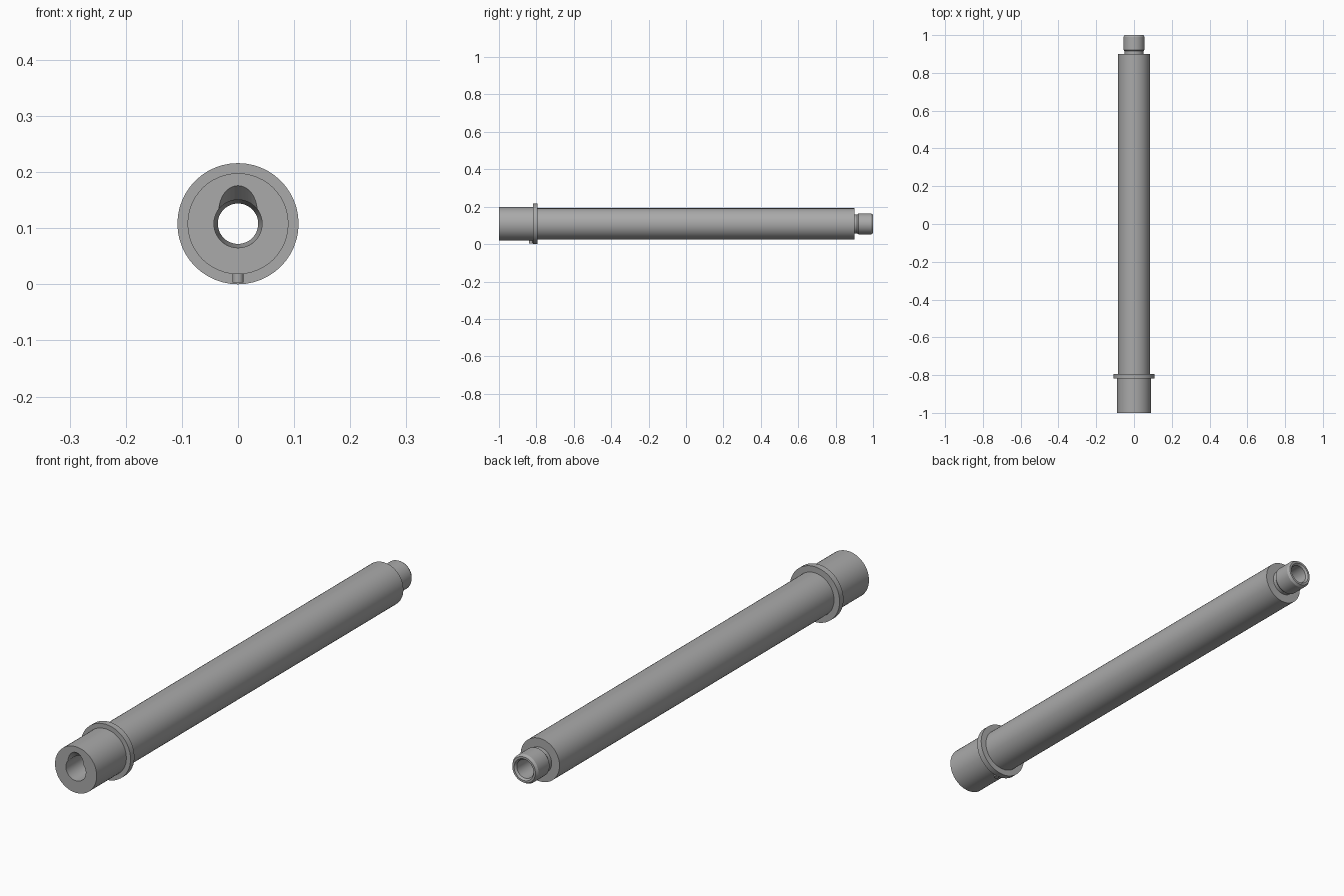
import bpy
import bmesh
from math import cos, sin, pi, radians
from mathutils import Matrix, Vector

old = bpy.data.objects.get("Cube")
if old:
    bpy.data.objects.remove(old, do_unlink=True)

AXIS_Z = 0.108
SEGMENTS = 48

steel = bpy.data.materials.new("grey steel")
steel.use_nodes = True
steel.diffuse_color = (0.4, 0.4, 0.4, 1)
steel.node_tree.nodes["Principled BSDF"].inputs["Base Color"].default_value = (0.4, 0.4, 0.4, 1)


def finish(name, bm):
    bmesh.ops.recalc_face_normals(bm, faces=bm.faces)
    mesh = bpy.data.meshes.new(name)
    bm.to_mesh(mesh)
    bm.free()
    mesh.materials.append(steel)
    obj = bpy.data.objects.new(name, mesh)
    bpy.context.collection.objects.link(obj)
    return obj


def lathe(name, profile):
    """Turn a closed (y, radius) profile around the long axis."""
    bm = bmesh.new()
    rings = []
    for y, r in profile:
        angles = [2 * pi * i / SEGMENTS for i in range(SEGMENTS)]
        rings.append([bm.verts.new((r * cos(a), y, AXIS_Z + r * sin(a))) for a in angles])
    for a, b in zip(rings, rings[1:] + rings[:1]):
        for i in range(SEGMENTS):
            j = (i + 1) % SEGMENTS
            bm.faces.new((a[i], a[j], b[j], b[i]))
    return finish(name, bm)


def rod(name, start, end, radius, segments):
    """Solid cylinder between two points."""
    start, end = Vector(start), Vector(end)
    turn = (end - start).to_track_quat('Z', 'Y').to_matrix().to_4x4()
    bm = bmesh.new()
    bmesh.ops.create_cone(bm, cap_ends=True, segments=segments, radius1=radius,
                          radius2=radius, depth=(end - start).length,
                          matrix=Matrix.Translation((start + end) / 2) @ turn)
    return finish(name, bm)


# Main tube: breech sleeve, long body, neck, chamfered tip, then back through the bore
tube = lathe("main_tube", [
    (-1.0, 0.09), (-0.805, 0.09), (-0.805, 0.084), (0.90, 0.084),
    (0.90, 0.05), (0.915, 0.05), (0.922, 0.056), (0.99, 0.056), (1.0, 0.050),
    (1.0, 0.042), (0.992, 0.036), (-0.80, 0.036), (-0.82, 0.041), (-1.0, 0.043)])

# Sloped ramp cut into the upper edge of the breech opening
slope = radians(40)
direction = Vector((0, cos(slope), -sin(slope)))
ramp_end = Vector((0, -0.972, AXIS_Z))
cutter = rod("ramp_cutter", ramp_end - direction * 0.12, ramp_end, 0.034, 32)
cutter.hide_render = True
cutter.hide_viewport = True
cut = tube.modifiers.new("ramp", 'BOOLEAN')
cut.operation = 'DIFFERENCE'
cut.solver = 'EXACT'
cut.object = cutter

# Raised collar and its locating pin underneath
lathe("collar", [(-0.817, 0.108), (-0.793, 0.108), (-0.793, 0.07), (-0.817, 0.07)])
rod("locating_pin", (0, -0.829, 0.003), (0, -0.829, 0.04), 0.010, 16)

# Soft shading on the turned surfaces, crisp at the steps
bpy.ops.object.select_all(action='DESELECT')
for name in ("main_tube", "collar", "locating_pin"):
    obj = bpy.data.objects[name]
    obj.select_set(True)
    bpy.context.view_layer.objects.active = obj
bpy.ops.object.shade_smooth_by_angle(angle=radians(30))
